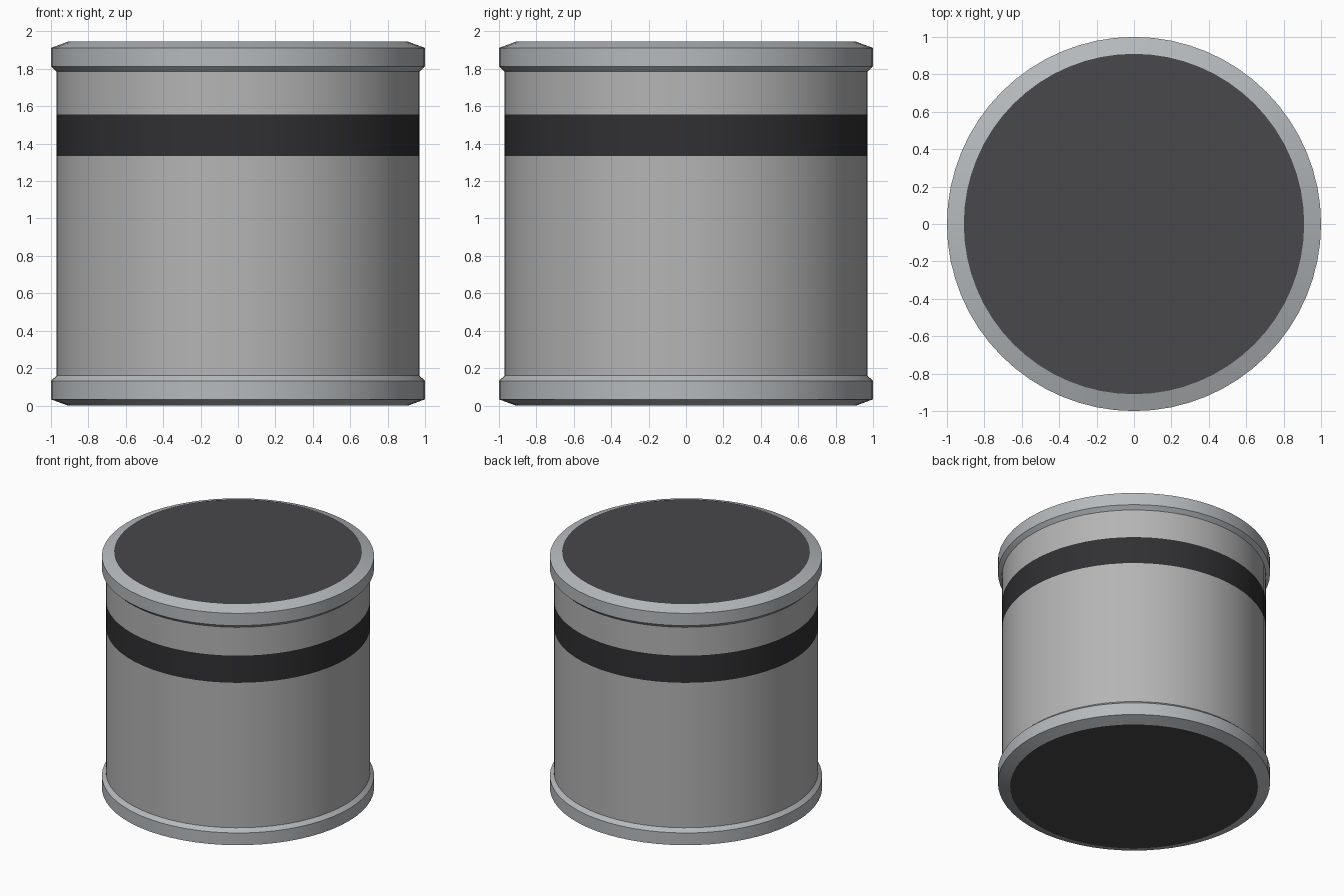
import bpy, bmesh, math

if "Cube" in bpy.data.objects:
    bpy.data.objects.remove(bpy.data.objects["Cube"])

SEGMENTS = 64


def material(name, rgb):
    mat = bpy.data.materials.new(name)
    mat.diffuse_color = (*rgb, 1)
    mat.use_nodes = True
    mat.node_tree.nodes["Principled BSDF"].inputs["Base Color"].default_value = mat.diffuse_color
    return mat


def lathe(name, profile, mat, cap=False):
    """Revolve (radius, z) points, listed bottom to top, about the z axis."""
    bm = bmesh.new()
    rings = []
    for r, z in profile:
        rings.append([bm.verts.new((r * math.cos(a), r * math.sin(a), z))
                      for a in (2 * math.pi * i / SEGMENTS for i in range(SEGMENTS))])
    for low, high in zip(rings, rings[1:]):
        for i in range(SEGMENTS):
            j = (i + 1) % SEGMENTS
            bm.faces.new((low[i], low[j], high[j], high[i]))
    if cap:
        bm.faces.new(rings[0][::-1])
        bm.faces.new(rings[-1])
    mesh = bpy.data.meshes.new(name)
    bm.to_mesh(mesh)
    bm.free()
    mesh.materials.append(mat)
    obj = bpy.data.objects.new(name, mesh)
    bpy.context.collection.objects.link(obj)
    bpy.context.view_layer.objects.active = obj
    obj.select_set(True)
    bpy.ops.object.shade_smooth_by_angle(angle=math.radians(15))
    obj.select_set(False)
    return obj


def disc(name, radius, z, facing, mat):
    """Flat end plate facing up (1) or down (-1)."""
    bpy.ops.mesh.primitive_circle_add(vertices=SEGMENTS, radius=radius,
                                      fill_type='NGON', location=(0, 0, z))
    obj = bpy.context.object
    obj.name = name
    if facing < 0:
        obj.data.flip_normals()
    obj.data.materials.append(mat)


wall_grey = material("wall_grey", (0.46, 0.46, 0.46))
rim_grey = material("rim_grey", (0.47, 0.49, 0.51))
charcoal = material("charcoal", (0.065, 0.065, 0.07))
band_dark = material("band_dark", (0.03, 0.03, 0.033))

HEIGHT, WALL_R, END_R = 1.945, 0.97, 0.91

# Cylindrical wall, interrupted by the dark band
lathe("lower_wall", [(WALL_R, 0.16), (WALL_R, 1.335)], wall_grey)
lathe("dark_band", [(WALL_R, 1.335), (WALL_R, 1.555)], band_dark)
lathe("upper_wall", [(WALL_R, 1.555), (WALL_R, HEIGHT - 0.16)], wall_grey)

# Chamfered rims, the top one mirroring the bottom one
rim = [(END_R, 0.0), (1.0, 0.033), (1.0, 0.132), (WALL_R, 0.16)]
lathe("bottom_rim", rim, rim_grey)
lathe("top_rim", [(r, HEIGHT - z) for r, z in reversed(rim)], rim_grey)

# Flush end plates
disc("bottom_plate", END_R, 0.0, -1, charcoal)
disc("top_plate", END_R, HEIGHT, 1, charcoal)
